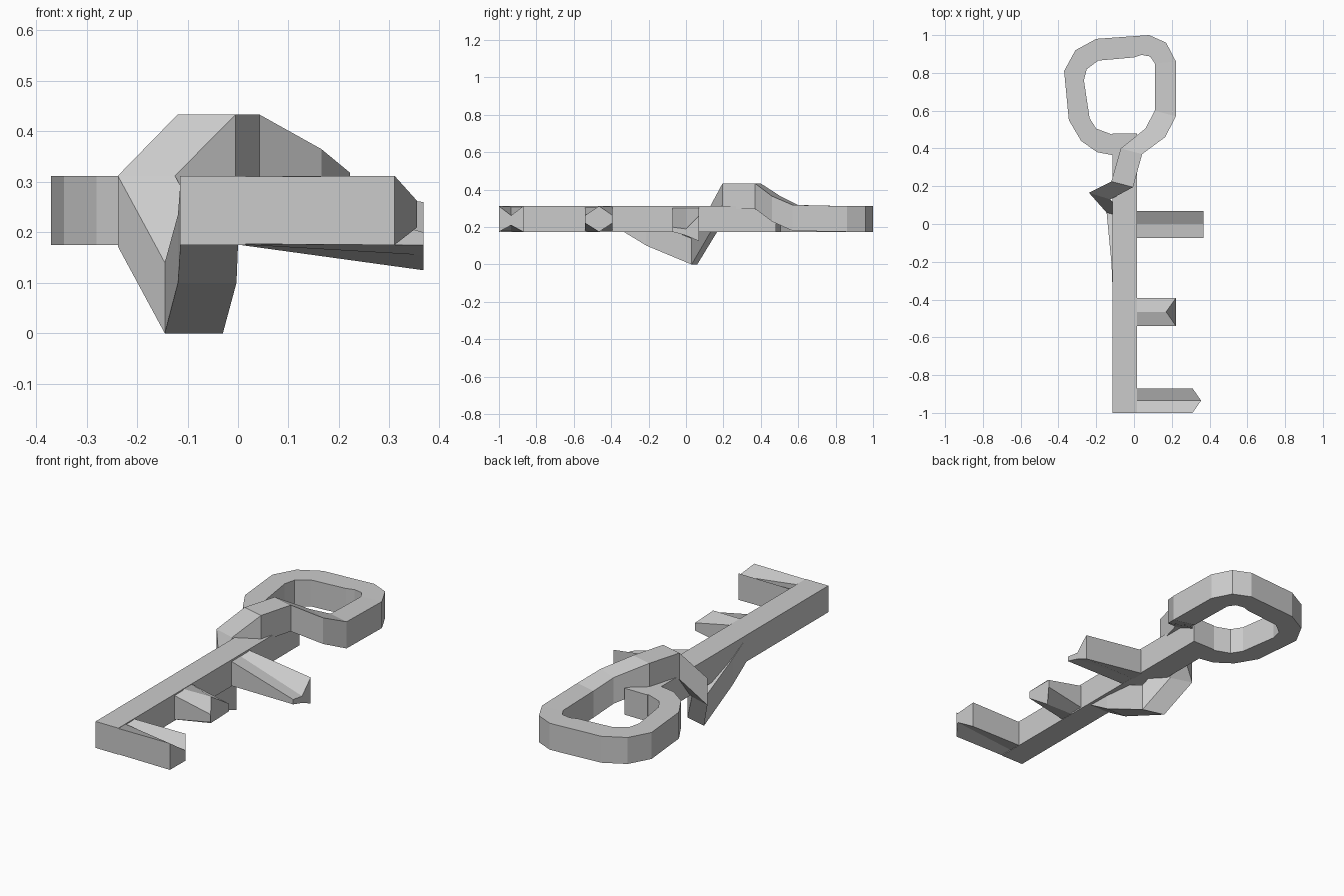
import bpy, bmesh


def loft(name, sections):
    """Skin a closed, capped tube through cross-sections of equal point count."""
    bm = bmesh.new()
    rings = [[bm.verts.new(p) for p in s] for s in sections]
    n = len(rings[0])
    for a, b in zip(rings, rings[1:]):
        for i in range(n):
            j = (i + 1) % n
            bm.faces.new((a[i], a[j], b[j], b[i]))
    bm.faces.new(rings[0])
    bm.faces.new(rings[-1])
    bmesh.ops.recalc_face_normals(bm, faces=bm.faces[:])
    mesh = bpy.data.meshes.new(name)
    bm.to_mesh(mesh)
    bm.free()
    ob = bpy.data.objects.new(name, mesh)
    bpy.context.collection.objects.link(ob)
    return ob


LO, HI = 0.175, 0.312
LEFT, RIGHT = -0.115, 0.015


# Straight square shaft
def rect(y):
    return [(LEFT, y, LO), (LEFT, y, HI), (RIGHT, y, HI), (RIGHT, y, LO)]


loft("shaft", [rect(-1), rect(0.48)])


# Handle loop: outer x,y, inner x,y, bottom z, top z
def band(ox, oy, ix, iy, zb=LO, zt=HI):
    return [(ox, oy, zb), (ox, oy, zt), (ix, iy, zt), (ix, iy, zb)]


loop = [band(*s) for s in [
    (-0.06, 0.36, -0.06, 0.475),
    (-0.115, 0.365, -0.12, 0.475),
    (-0.195, 0.38, -0.20, 0.505),
    (-0.28, 0.44, -0.235, 0.56),
    (-0.345, 0.55, -0.265, 0.76),
    (-0.37, 0.81, -0.25, 0.82),
    (-0.31, 0.92, -0.19, 0.865),
    (-0.20, 0.98, 0.00, 0.882),
    (0.08, 1.00, 0.04, 0.895),
    (0.17, 0.96, 0.085, 0.887),
    (0.222, 0.86, 0.11, 0.85),
    (0.222, 0.57, 0.11, 0.60, 0.18, 0.318),
    (0.165, 0.46, 0.06, 0.505, 0.23, 0.365),
    (0.043, 0.37, -0.07, 0.40, 0.297, 0.433),
    (-0.005, 0.195, -0.12, 0.225, 0.297, 0.433),
]]

# Tail of the handle: over the shaft, down its left side and back underneath
loop += [
    band(-0.125, 0.13, -0.238, 0.165, 0.172, 0.312),
    band(-0.03, 0.03, -0.145, 0.06, 0.0, 0.14),
    band(-0.003, -0.21, -0.119, -0.21, 0.10, 0.235),
    band(0.0, -0.335, -0.114, -0.335, 0.176, 0.30),
]
loft("handle_loop", loop)


# Key teeth: each column is y, tip x, tip bottom z, tip top z (front, middle, back)
def tooth(name, columns):
    def section(tip):
        low = [(x, y, zb) if tip else (-0.01, y, LO + 0.002) for y, x, zb, zt in columns]
        high = [(x, y, zt) if tip else (-0.01, y, HI - 0.002) for y, x, zb, zt in columns]
        return low + high[::-1]
    loft(name, [section(False), section(True)])


tooth("tooth_end", [(-1.0, 0.31, LO, HI), (-0.935, 0.355, 0.21, 0.262), (-0.87, 0.31, LO, HI)])
tooth("tooth_middle", [(-0.54, 0.222, 0.222, 0.262), (-0.465, 0.17, LO, HI), (-0.392, 0.222, 0.222, 0.262)])
tooth("tooth_large", [(-0.073, 0.367, 0.175, 0.20), (0.0, 0.367, 0.155, 0.19), (0.07, 0.367, 0.125, 0.26)])
